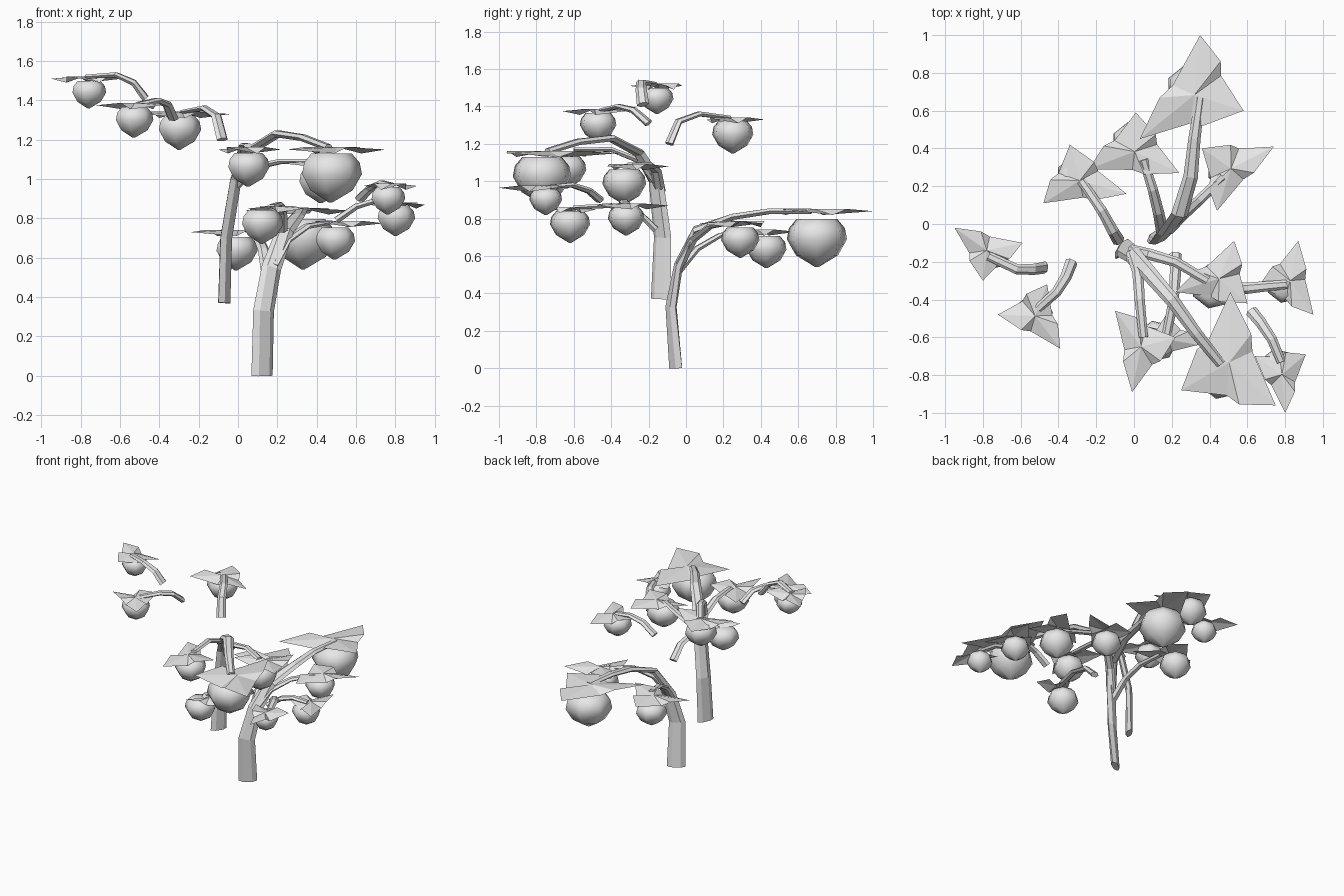
import bpy
import bmesh
import math
from mathutils import Matrix, Vector

if "Cube" in bpy.data.objects:
    bpy.data.objects.remove(bpy.data.objects["Cube"], do_unlink=True)

# One plain colour for the whole plant
grey = bpy.data.materials.new("plain_grey")
grey.use_nodes = True
colour = (0.8, 0.8, 0.8, 1)
grey.diffuse_color = colour
grey.node_tree.nodes["Principled BSDF"].inputs["Base Color"].default_value = colour
UP = Vector((0, 0, 1))


def finish(bm, name, smooth=False, closed=True):
    if closed:
        bmesh.ops.recalc_face_normals(bm, faces=bm.faces)
    for face in bm.faces:
        face.smooth = smooth
    mesh = bpy.data.meshes.new(name)
    bm.to_mesh(mesh)
    bm.free()
    mesh.materials.append(grey)
    obj = bpy.data.objects.new(name, mesh)
    bpy.context.collection.objects.link(obj)
    return obj


def loft(bm, rings):
    """Skin a series of equal vertex rings and cap both ends."""
    count = len(rings[0])
    for low, high in zip(rings, rings[1:]):
        for i in range(count):
            j = (i + 1) % count
            bm.faces.new((low[i], low[j], high[j], high[i]))
    bm.faces.new(rings[0])
    bm.faces.new(rings[-1])


def limb(name, path, start, end, twist=0, sides=6):
    """Flattened tapering limb; start and end are half width and half thickness."""
    bm = bmesh.new()
    points = [Vector(p) for p in path]
    start, end = Vector(start), Vector(end)
    across = (points[-1] - points[0]).cross(UP)
    last = len(points) - 1
    rings = []
    for k, p in enumerate(points):
        tangent = (points[min(k + 1, last)] - points[max(k - 1, 0)]).normalized()
        turn = Matrix.Rotation(math.radians(twist) * (1 - k / last), 3, 'Z')
        thick = tangent.cross(turn @ across).normalized()
        wide = thick.cross(tangent)
        half = start.lerp(end, k / last)
        ring = []
        for i in range(sides):
            a = math.tau * i / sides
            ring.append(bm.verts.new(
                p + wide * half.x * math.cos(a) + thick * half.y * math.sin(a)))
        rings.append(ring)
    loft(bm, rings)
    return finish(bm, name)


def fruit(name, centre, radius, sides=7):
    """Plump fruit with a broad shoulder and a blunt point below."""
    bm = bmesh.new()
    profile = [(.06, -.9), (.7, -.52), (1, 0), (.93, .36), (.68, .65)]
    rings = []
    for width, height in profile:
        ring = []
        for i in range(sides):
            a = math.tau * i / sides
            side = Vector((math.cos(a), math.sin(a), 0)) * width
            ring.append(bm.verts.new(Vector(centre) + radius * (side + UP * height)))
        rings.append(ring)
    loft(bm, rings)
    return finish(bm, name, smooth=True)


def leaf(name, height, tips):
    """Thin, gently crumpled three-pointed cap with a small jag in each edge."""
    bm = bmesh.new()
    corners = [Vector((x, y, height)) for x, y in tips]
    middle = sum(corners, Vector()) / 3
    outline = []
    for k, tip in enumerate(corners):
        following = corners[(k + 1) % 3]
        outer = tip.lerp(following, .4).lerp(middle, -.14)
        inner = tip.lerp(following, .52).lerp(middle, .06)
        outer.z += .012
        inner.z -= .02
        outline += [tip, outer, inner]
    hub = bm.verts.new(middle + UP * .012)
    verts = [bm.verts.new(p) for p in outline]
    for i, v in enumerate(verts):
        bm.faces.new((hub, v, verts[(i + 1) % len(verts)]))
    bm.normal_update()
    for face in bm.faces:
        if face.normal.z < 0:
            face.normal_flip()
    return finish(bm, name, closed=False)


def bunch(name, centre, radius, height, tips, stem=None):
    fruit(name + "_fruit", centre, radius)
    leaf(name + "_leaf", height, tips)
    if stem:
        limb(name + "_stem", stem, (.033, .02), (.024, .012))


# Two main limbs
limb("tall_trunk",
     [(.122, -.055, 0), (.13, -.08, .33), (.17, -.04, .55), (.24, .05, .74),
      (.3, .25, .81), (.32, .45, .84), (.35, .67, .84)], (.064, .024), (.026, .016), twist=50)
limb("raised_trunk",
     [(-.07, -.135, .37), (-.06, -.125, .7), (-.01, -.16, 1), (.07, -.25, 1.15),
      (.2, -.4, 1.23), (.33, -.58, 1.21), (.46, -.74, 1.16)], (.06, .022), (.026, .018), twist=20)

# Bunches along the tall trunk
bunch("back_large", (.33, .7, .69), .165, .84, [(.35, 1), (.58, .6), (.03, .45)])
bunch("back_middle", (-.01, .43, .635), .11, .73, [(.01, .59), (.24, .27), (-.24, .29)],
      [(.15, -.04, .52), (.13, .06, .64), (.1, .18, .71), (.05, .34, .74)])
bunch("back_left", (.49, .29, .685), .105, .775, [(.74, .41), (.44, .07), (.36, .4)],
      [(.18, -.03, .56), (.25, .04, .69), (.35, .13, .76), (.47, .25, .78)])

# Bunches along the raised trunk
bunch("front_large", (.47, -.77, 1.025), .16, 1.15, [(.51, -.36), (.75, -.96), (.25, -.88)])
bunch("front_middle", (.05, -.64, 1.06), .11, 1.15, [(-.01, -.89), (-.1, -.46), (.22, -.6)],
      [(-.01, -.15, .98), (.02, -.25, 1.11), (.03, -.4, 1.17), (.05, -.6, 1.17)])
bunch("side_middle", (.42, -.33, .985), .12, 1.08, [(.53, -.09), (.6, -.42), (.22, -.36)],
      [(-.02, -.14, .95), (.08, -.16, 1.06), (.22, -.2, 1.09), (.39, -.3, 1.09)])

# Free-standing bunches
bunch("low_front", (.12, -.62, .77), .11, .85, [(.05, -.72), (.34, -.64), (.17, -.48)],
      [(.22, -.16, .74), (.22, -.25, .83), (.21, -.4, .87), (.17, -.6, .86)])
bunch("low_side", (.8, -.32, .8), .1, .87, [(.87, -.09), (.95, -.48), (.66, -.33)],
      [(.5, -.34, .79), (.6, -.34, .86), (.7, -.33, .89), (.81, -.32, .88)])
bunch("low_corner", (.76, -.75, .9), .09, .965, [(.8, -1), (.91, -.69), (.64, -.7)],
      [(.62, -.46, .9), (.67, -.52, .95), (.73, -.61, .98), (.78, -.73, .97)])
bunch("high_back", (-.3, .25, 1.25), .113, 1.33, [(-.34, .42), (-.04, .16), (-.48, .11)],
      [(-.08, -.09, 1.2), (-.11, -.04, 1.32), (-.17, .07, 1.36), (-.28, .23, 1.34)])
bunch("top_right", (-.76, -.155, 1.44), .09, 1.51, [(-.95, -.02), (-.59, -.1), (-.8, -.3)],
      [(-.47, -.23, 1.41), (-.53, -.24, 1.49), (-.62, -.24, 1.53), (-.77, -.17, 1.52)])
bunch("high_front", (-.53, -.47, 1.3), .1, 1.375, [(-.46, -.32), (-.72, -.48), (-.39, -.66)],
      [(-.33, -.2, 1.31), (-.36, -.28, 1.38), (-.41, -.36, 1.4), (-.51, -.45, 1.38)])
